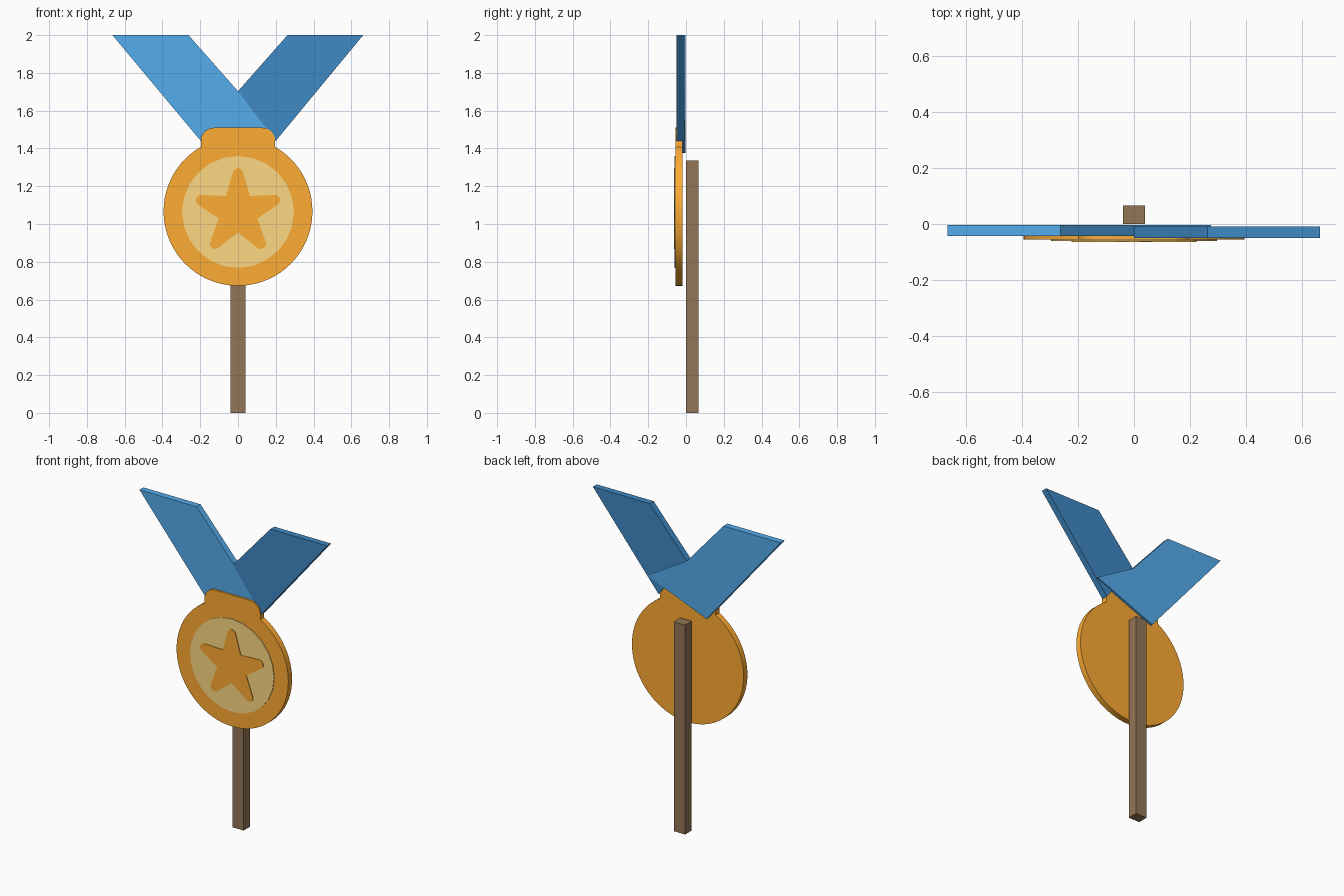
import bpy, bmesh
from math import sin, cos, radians, asin, degrees

if "Cube" in bpy.data.objects:
    bpy.data.objects.remove(bpy.data.objects["Cube"])


def material(name, hex_colour):
    rgb = [int(hex_colour[i:i + 2], 16) / 255 for i in (0, 2, 4)]
    lin = [c / 12.92 if c < 0.04045 else ((c + 0.055) / 1.055) ** 2.4 for c in rgb]
    m = bpy.data.materials.new(name)
    m.diffuse_color = (*lin, 1)
    m.use_nodes = True
    m.node_tree.nodes["Principled BSDF"].inputs["Base Color"].default_value = m.diffuse_color
    return m


def arc(cx, cz, r, a0, a1, n):
    """n + 1 points on an arc, angles in degrees"""
    return [(cx + r * cos(radians(a0 + (a1 - a0) * i / n)),
             cz + r * sin(radians(a0 + (a1 - a0) * i / n))) for i in range(n + 1)]


def prism(name, outline, y_front, y_back, mat, smooth=False):
    """Extrude an (x, z) outline along y"""
    bm = bmesh.new()
    face = bm.faces.new([bm.verts.new((x, y_front, z)) for x, z in outline])
    ext = bmesh.ops.extrude_face_region(bm, geom=[face], use_keep_orig=True)
    verts = [g for g in ext["geom"] if isinstance(g, bmesh.types.BMVert)]
    bmesh.ops.translate(bm, verts=verts, vec=(0, y_back - y_front, 0))
    bmesh.ops.recalc_face_normals(bm, faces=bm.faces)
    me = bpy.data.meshes.new(name)
    bm.to_mesh(me)
    bm.free()
    me.materials.append(mat)
    if smooth:
        me.shade_smooth()
        me.set_sharp_from_angle(angle=radians(30))
    ob = bpy.data.objects.new(name, me)
    bpy.context.collection.objects.link(ob)
    return ob


gold = material("gold", "FFAC33")
pale_gold = material("pale_gold", "FFD983")
light_blue = material("light_blue", "55ACEE")
dark_blue = material("dark_blue", "3F88C3")
wood = material("wood", "947656")

# Wooden stick behind the medal
prism("stick", [(-.04, 0), (.04, 0), (.04, 1.335), (-.04, 1.335)], 0, .066, wood)

# Ribbons: the left one passes behind the clasp, the right one butts against it
prism("left_ribbon", [(-.665, 2), (-.262, 2), (0, 1.703), (.275, 1.54), (-.143, 1.375)],
      -.043, -.003, light_blue)
prism("right_ribbon", [(.262, 2), (.663, 2), (.2, 1.44), (0, 1.703)],
      -.049, -.009, dark_blue)

# Medal: round body with a rounded clasp on top, one outline
CZ, R, TAB = 1.067, .394, .197
join = 90 - degrees(asin(TAB / R))
body = arc(0, CZ, R, 180 - join, 360 + join, 60)
body += arc(TAB - .07, 1.44, .07, 0, 90, 6)
body += arc(-TAB + .07, 1.44, .07, 90, 180, 6)
prism("medal_body", body, -.056, -.018, gold, smooth=True)

# Pale inner disc
prism("inner_disc", arc(0, 1.064, .296, 0, 360, 24)[:-1], -.06, -.05, pale_gold)

# Raised star with rounded tips
star = []
for k in range(5):
    a = 90 + 72 * k
    cx, cz = .205 * cos(radians(a)), 1.062 + .205 * sin(radians(a))
    star += arc(cx, cz, .028, a - 74, a + 74, 6)
    star.append((.107 * cos(radians(a + 36)), 1.062 + .107 * sin(radians(a + 36))))
prism("star", star, -.064, -.05, gold)
